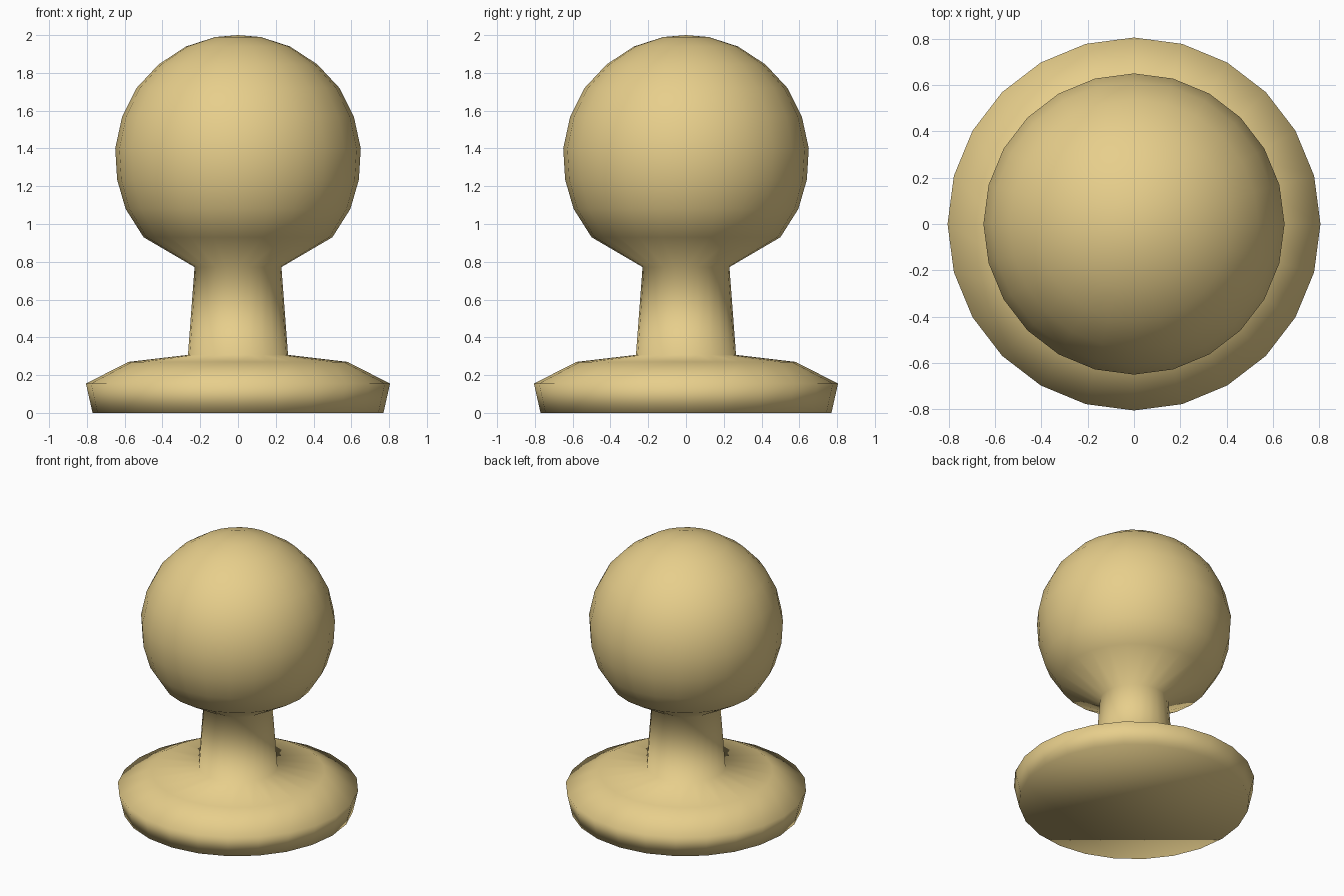
import bpy, bmesh
from math import sin, cos, tau

if "Cube" in bpy.data.objects:
    bpy.data.objects.remove(bpy.data.objects["Cube"])

SIDES = 24

# Half profile (radius, height): base, stem, ball
PROFILE = [
    (0.77, 0.0), (0.805, 0.155), (0.58, 0.27),
    (0.265, 0.307), (0.23, 0.772),
    (0.50, 0.93), (0.595, 1.08), (0.64, 1.235), (0.65, 1.40),
    (0.613, 1.57), (0.537, 1.72), (0.42, 1.845), (0.275, 1.94), (0.12, 1.99),
]


def lathe(name, profile, top_z):
    bm = bmesh.new()
    rings = [[bm.verts.new((r * cos(tau * i / SIDES), r * sin(tau * i / SIDES), z))
              for i in range(SIDES)] for r, z in profile]
    for a, b in zip(rings, rings[1:]):
        for i in range(SIDES):
            j = (i + 1) % SIDES
            bm.faces.new((a[i], a[j], b[j], b[i]))
    # Flat underside and pole at the top
    bm.faces.new(rings[0][::-1])
    pole = bm.verts.new((0, 0, top_z))
    for i in range(SIDES):
        bm.faces.new((rings[-1][i], rings[-1][(i + 1) % SIDES], pole))
    for f in bm.faces:
        f.smooth = True
    mesh = bpy.data.meshes.new(name)
    bm.to_mesh(mesh)
    bm.free()
    obj = bpy.data.objects.new(name, mesh)
    bpy.context.collection.objects.link(obj)
    return obj


# Turned game piece
pawn = lathe("pawn", PROFILE, 2.0)

# Pale wood colour
wood = bpy.data.materials.new("pale_wood")
wood.diffuse_color = (0.8, 0.62, 0.26, 1)
wood.use_nodes = True
wood.node_tree.nodes["Principled BSDF"].inputs["Base Color"].default_value = wood.diffuse_color
pawn.data.materials.append(wood)
